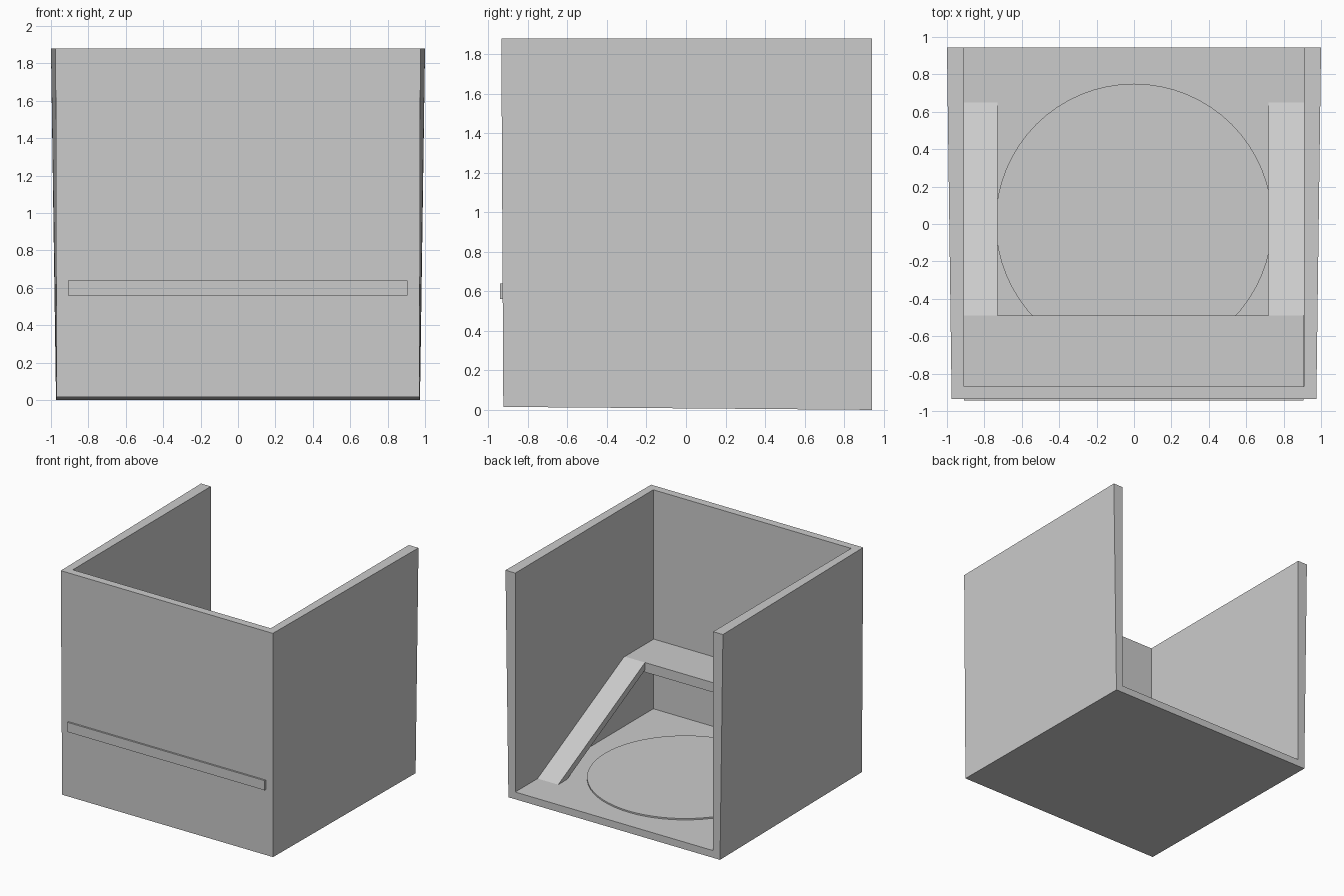
import bpy, bmesh

if "Cube" in bpy.data.objects:
    bpy.data.objects.remove(bpy.data.objects["Cube"])

def make_object(name, bm):
    bmesh.ops.recalc_face_normals(bm, faces=bm.faces[:])
    mesh = bpy.data.meshes.new(name)
    bm.to_mesh(mesh)
    bm.free()
    obj = bpy.data.objects.new(name, mesh)
    bpy.context.collection.objects.link(obj)
    return obj

def extrude_profile(name, profile, x0, x1):
    """Extrude a closed (y, z) profile along x."""
    bm = bmesh.new()
    a = [bm.verts.new((x0, y, z)) for y, z in profile]
    b = [bm.verts.new((x1, y, z)) for y, z in profile]
    bm.faces.new(a)
    bm.faces.new(b[::-1])
    n = len(a)
    for i in range(n):
        j = (i + 1) % n
        bm.faces.new((a[i], b[i], b[j], a[j]))
    return make_object(name, bm)

# Room shell: slightly tapered outside, straight inside, open at top and back
FLOOR, TOP, BACK = 0.06, 1.88, 0.943
outer = {"fb": (0.97, -0.925, 0.015), "ft": (0.975, -0.935, TOP),
         "bb": (0.973, BACK, 0.0), "bt": (1.0, BACK, TOP)}
inner = {"fb": (0.91, -0.87, FLOOR), "ft": (0.91, -0.87, TOP),
         "bb": (0.91, BACK, FLOOR), "bt": (0.91, BACK, TOP)}
bm = bmesh.new()
O, I = [{(s, k): bm.verts.new((s * x, y, z)) for s in (-1, 1) for k, (x, y, z) in c.items()}
        for c in (outer, inner)]
for V in (O, I):
    for s in (-1, 1):
        bm.faces.new([V[s, k] for k in ("fb", "bb", "bt", "ft")])
    for p, q in (("fb", "ft"), ("fb", "bb")):
        bm.faces.new((V[-1, p], V[1, p], V[1, q], V[-1, q]))
# Rim around the open top and back
rim = [(-1, "ft"), (1, "ft"), (1, "bt"), (1, "bb"), (-1, "bb"), (-1, "bt")]
for i, k in enumerate(rim):
    m = rim[(i + 1) % len(rim)]
    bm.faces.new((O[k], O[m], I[m], I[k]))
make_object("room_shell", bm)

# Raised platform, its front edge poking through the front wall
extrude_profile("platform", [(-0.943, 0.56), (-0.49, 0.56), (-0.49, 0.64), (-0.943, 0.64)],
                -0.91, 0.906)

# Ramps down both side walls
ramp = [(-0.49, 0.64), (0.65, FLOOR), (0.53, FLOOR), (-0.49, 0.579)]
for side, x_in in (("left", -0.73), ("right", 0.72)):
    x_wall = -0.91 if x_in < 0 else 0.91
    extrude_profile("ramp_" + side, ramp, x_wall, x_in)

# Low round disc on the floor
bm = bmesh.new()
bmesh.ops.create_cone(bm, cap_ends=True, segments=64, radius1=0.74, radius2=0.74, depth=0.02)
bmesh.ops.translate(bm, verts=bm.verts[:], vec=(0, 0.01, FLOOR + 0.002))
disc = make_object("floor_disc", bm)
bpy.context.view_layer.objects.active = disc
disc.select_set(True)
bpy.ops.object.shade_smooth_by_angle()
